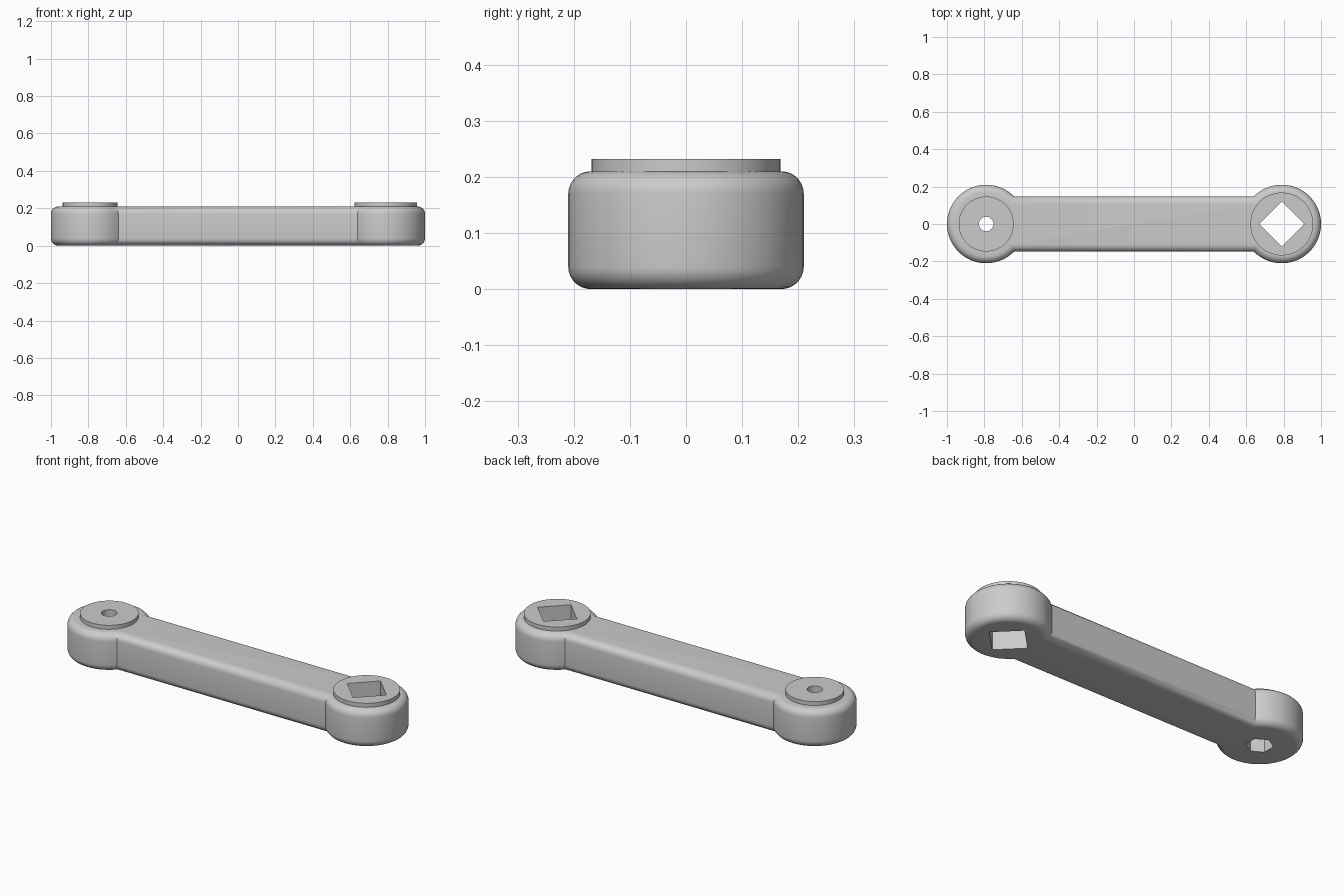
import bpy, bmesh
from math import asin, cos, sin, pi, radians

END_X, END_R, BAR_HALF, HEIGHT, TOP, FILLET = 0.79, 0.21, 0.147, 0.21, 0.232, 0.04

if "Cube" in bpy.data.objects:
    bpy.data.objects.remove(bpy.data.objects["Cube"], do_unlink=True)

grey = bpy.data.materials.new("plain grey")
grey.use_nodes = True
grey.diffuse_color = (0.6, 0.6, 0.6, 1)
grey.node_tree.nodes["Principled BSDF"].inputs["Base Color"].default_value = (0.6, 0.6, 0.6, 1)


def prism(name, x, radius, sides, z0, z1, turn=0.0):
    """Upright prism or cylinder standing between two heights."""
    bpy.ops.mesh.primitive_cylinder_add(vertices=sides, radius=radius, depth=z1 - z0,
                                        location=(x, 0, (z0 + z1) / 2), rotation=(0, 0, turn))
    obj = bpy.context.object
    obj.name = name
    obj.data.materials.append(grey)
    return obj


def combine(target, tool, operation):
    """Apply a boolean and discard the tool."""
    mod = target.modifiers.new(operation.lower(), "BOOLEAN")
    mod.operation, mod.object, mod.solver = operation, tool, "EXACT"
    bpy.context.view_layer.objects.active = target
    bpy.ops.object.modifier_apply(modifier=mod.name)
    bpy.data.objects.remove(tool, do_unlink=True)


# Arm: dumbbell outline of two round ends and a straight bar, extruded
start = asin(BAR_HALF / END_R)
steps = 40
outline = []
for side in (1, -1):
    for i in range(steps + 1):
        a = -(pi - start) + 2 * (pi - start) * i / steps
        outline.append((side * (END_X + END_R * cos(a)), side * END_R * sin(a), 0))

bm = bmesh.new()
base = bm.faces.new([bm.verts.new(p) for p in outline])
top = bmesh.ops.extrude_face_region(bm, geom=[base])["geom"]
bmesh.ops.translate(bm, vec=(0, 0, HEIGHT), verts=[v for v in top if isinstance(v, bmesh.types.BMVert)])
bmesh.ops.recalc_face_normals(bm, faces=bm.faces[:])
# Round the top and bottom rims
rims = [e for e in bm.edges if abs(e.verts[0].co.z - e.verts[1].co.z) < 1e-5]
bmesh.ops.bevel(bm, geom=rims, offset=FILLET, offset_type="OFFSET", segments=7,
                profile=0.5, affect="EDGES", clamp_overlap=False)
mesh = bpy.data.meshes.new("link_arm")
bm.to_mesh(mesh)
bm.free()
arm = bpy.data.objects.new("link_arm", mesh)
bpy.context.collection.objects.link(arm)
mesh.materials.append(grey)

# Raised round bosses on both ends
for x, radius in ((-END_X, 0.147), (END_X, 0.168)):
    combine(arm, prism("boss", x, radius, 64, HEIGHT - 0.05, TOP), "UNION")

# Square socket, round bolt hole and hexagonal nut pocket underneath
combine(arm, prism("square_socket", END_X, 0.12, 4, -0.1, 0.4), "DIFFERENCE")
combine(arm, prism("bolt_hole", -END_X, 0.039, 32, -0.1, 0.4), "DIFFERENCE")
combine(arm, prism("nut_pocket", -END_X, 0.068, 6, -0.1, 0.1), "DIFFERENCE")

bpy.ops.object.select_all(action="DESELECT")
arm.select_set(True)
bpy.context.view_layer.objects.active = arm
bpy.ops.object.shade_smooth_by_angle(angle=radians(30))
